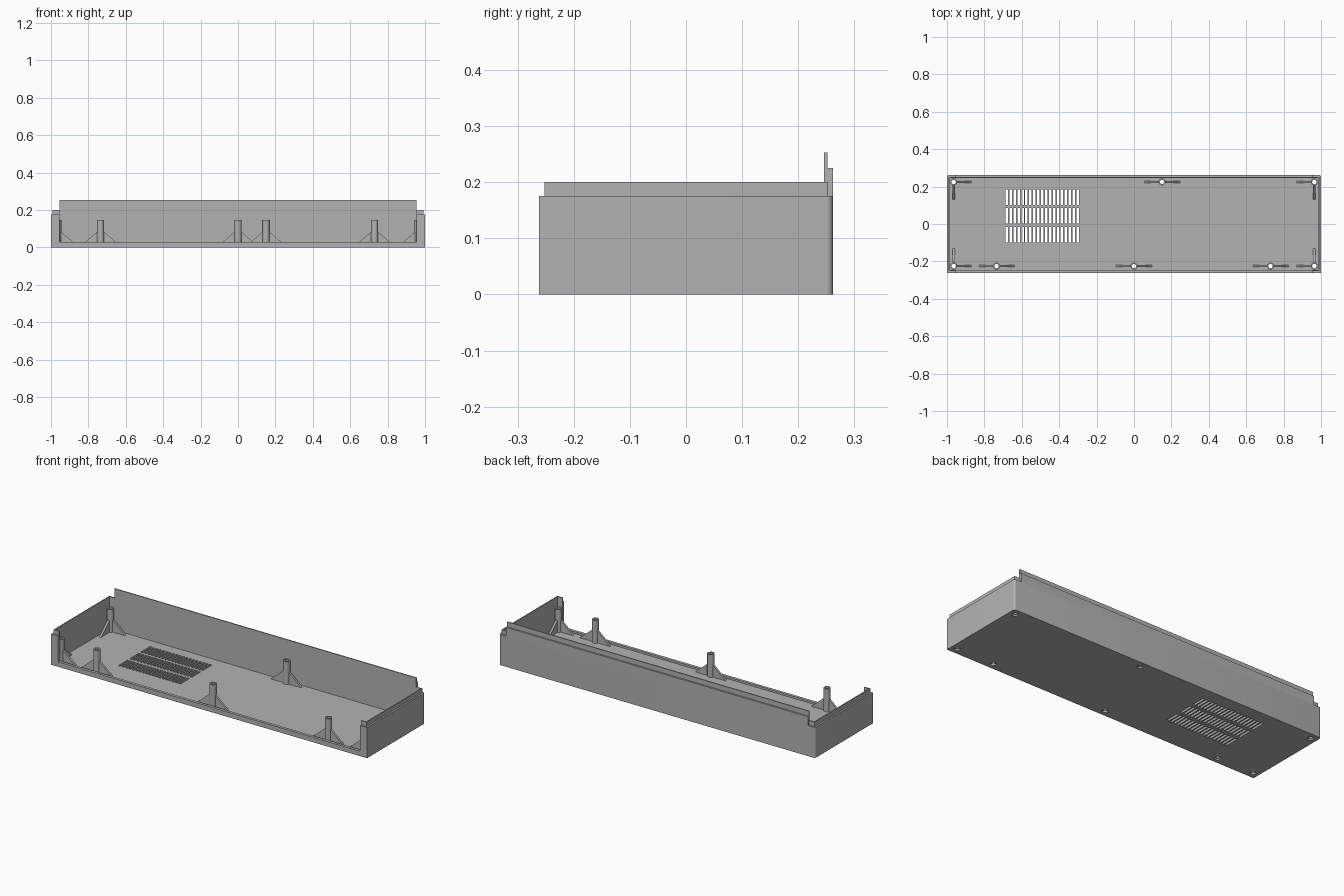
import bpy, bmesh, math
from mathutils import Matrix, Vector

cube = bpy.data.objects.get("Cube")
if cube:
    bpy.data.objects.remove(cube, do_unlink=True)

HX, HY = 1.0, 0.262           # half length and half depth
WALL, STEP = 0.016, 0.0095    # wall thickness, setback of the lip
FLOOR, RIM, LIP = 0.017, 0.175, 0.2
OPEN = 0.955                  # half width of the front opening

grey = bpy.data.materials.new("plastic grey")
grey.use_nodes = True
grey.diffuse_color = (0.45, 0.45, 0.45, 1)
grey.node_tree.nodes["Principled BSDF"].inputs["Base Color"].default_value = (0.45, 0.45, 0.45, 1)


def finish(bm, name, smooth=False):
    bmesh.ops.recalc_face_normals(bm, faces=bm.faces)
    mesh = bpy.data.meshes.new(name)
    bm.to_mesh(mesh)
    bm.free()
    obj = bpy.data.objects.new(name, mesh)
    bpy.context.collection.objects.link(obj)
    mesh.materials.append(grey)
    bpy.ops.object.select_all(action='DESELECT')
    bpy.context.view_layer.objects.active = obj
    obj.select_set(True)
    if smooth:
        bpy.ops.object.shade_smooth_by_angle(angle=math.radians(35))
    return obj


def add_prism(bm, points, shift):
    face = bm.faces.new([bm.verts.new(p) for p in points])
    ext = bmesh.ops.extrude_face_region(bm, geom=[face], use_keep_orig=True)
    verts = [v for v in ext["geom"] if isinstance(v, bmesh.types.BMVert)]
    bmesh.ops.translate(bm, verts=verts, vec=shift)


def add_box(bm, x0, x1, y0, y1, z0, z1):
    add_prism(bm, [(x0, y0, z0), (x1, y0, z0), (x1, y1, z0), (x0, y1, z0)], (0, 0, z1 - z0))


def box(name, *size):
    bm = bmesh.new()
    add_box(bm, *size)
    return finish(bm, name)


def outline(d):
    """Plan path inset by d, from the front opening round the back, rear corners rounded."""
    x, y, r = HX - d, HY - d, max(0.012 - d, 0)
    half = [(OPEN, -y), (x, -y)]
    if r:
        for i in range(7):
            a = math.pi / 2 * i / 6
            half.append((x - r + r * math.cos(a), y - r + r * math.sin(a)))
    else:
        half.append((x, y))
    return half + [(-px, py) for px, py in reversed(half)]


def slab(name, path, z0, z1):
    bm = bmesh.new()
    add_prism(bm, [(x, y, z0) for x, y in path], (0, 0, z1 - z0))
    return finish(bm, name, smooth=True)


# Tray shell
floor = slab("floor", outline(0), 0, FLOOR)
slab("walls", outline(0) + outline(WALL)[::-1], FLOOR, RIM)
slab("wall_lip", outline(STEP) + outline(WALL)[::-1], RIM, LIP)
box("front_sill", -OPEN, OPEN, -HY, -HY + WALL, FLOOR, 0.028)
box("back_panel", -OPEN, OPEN, HY - STEP, HY, RIM, 0.225)
box("back_lip", -OPEN, OPEN, HY - WALL, HY - STEP, RIM, 0.253)

# Screw boss positions with the directions of their gussets
LEFT, RIGHT, FWD, BACK = (1, 0), (-1, 0), (0, -1), (0, 1)
PY = 0.225
bosses = [("middle_right", -0.735, -PY, (LEFT, RIGHT)),
          ("middle", 0, -PY, (LEFT, RIGHT)),
          ("middle_left", 0.73, -PY, (LEFT, RIGHT)),
          ("rear_middle", 0.15, PY, (LEFT, RIGHT))]
for side, sx, inward in (("left", 1, RIGHT), ("right", -1, LEFT)):
    bosses.append(("front_" + side, sx * 0.964, -PY, (inward, BACK)))
    bosses.append(("rear_" + side, sx * 0.964, PY, (inward, FWD)))

# Cut vent slots and screw holes through the floor
bm = bmesh.new()
SLOTS, X0, X1, W = 19, -0.687, -0.294, 0.0135
for i in range(SLOTS):
    x = X0 + (X1 - W - X0) * i / (SLOTS - 1)
    for y in (-0.1, 0.002, 0.102):
        add_box(bm, x, x + W, y, y + 0.083, -0.05, 0.05)
for _, x, y, _ in bosses:
    bmesh.ops.create_cone(bm, cap_ends=True, segments=24, radius1=0.016, radius2=0.016,
                          depth=0.1, matrix=Matrix.Translation((x, y, 0)))
cutter = finish(bm, "floor_cutter")
cutter.hide_render = True
mod = floor.modifiers.new("openings", 'BOOLEAN')
mod.operation, mod.solver, mod.object = 'DIFFERENCE', 'EXACT', cutter
bpy.context.view_layer.objects.active = floor
bpy.ops.object.modifier_apply(modifier=mod.name)
bpy.data.objects.remove(cutter, do_unlink=True)


def boss(name, x, y, directions):
    """Hollow post plus triangular gussets."""
    bm = bmesh.new()
    profile = [(0.019, 0.008), (0.019, 0.147), (0.0115, 0.147), (0.0115, 0.008)]
    n = 24
    rings = [[bm.verts.new((x + r * math.cos(2 * math.pi * i / n),
                            y + r * math.sin(2 * math.pi * i / n), z)) for i in range(n)]
             for r, z in profile]
    for k, ring in enumerate(rings):
        nxt = rings[(k + 1) % len(rings)]
        for i in range(n):
            j = (i + 1) % n
            bm.faces.new((ring[i], ring[j], nxt[j], nxt[i]))
    finish(bm, name + "_boss", smooth=True)

    bm = bmesh.new()
    for dx, dy in directions:
        side = Vector((-dy, dx, 0)) * 0.012
        pts = [Vector((x + dx * s, y + dy * s, z)) - side / 2
               for s, z in ((0.016, FLOOR), (0.095, FLOOR), (0.016, 0.086))]
        add_prism(bm, pts, side)
    finish(bm, name + "_gussets")


for item in bosses:
    boss(*item)
